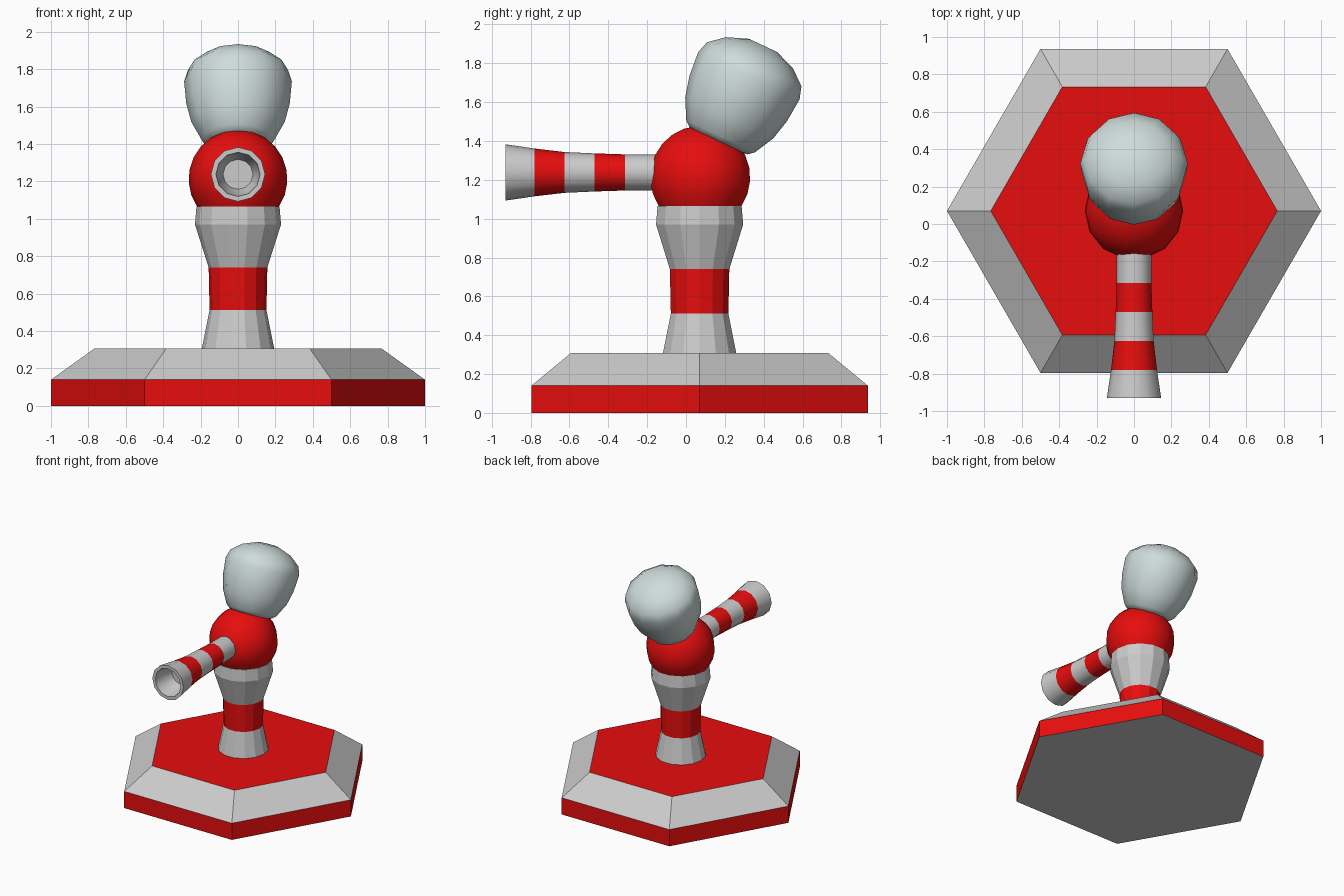
import bpy, bmesh
from math import sin, cos, pi, radians

if "Cube" in bpy.data.objects:
    bpy.data.objects.remove(bpy.data.objects["Cube"])


def material(name, rgb):
    m = bpy.data.materials.new(name)
    m.diffuse_color = (*rgb, 1)
    m.use_nodes = True
    m.node_tree.nodes["Principled BSDF"].inputs["Base Color"].default_value = m.diffuse_color
    return m


GREY = material("grey", (0.8, 0.8, 0.8))
RED = material("red", (0.8, 0.004, 0.004))
PALE = material("pale_blue_grey", (0.62, 0.72, 0.71))


def lathe(name, profile, sides, mats, bands, loc, tilt=0, smooth=None):
    """Revolve (radius, height) points round z; bands gives the material of
    each strip, with the bottom and top caps first and last."""
    bm = bmesh.new()
    rings = []
    for r, z in profile:
        rings.append([bm.verts.new((r * cos(2 * pi * i / sides),
                                    r * sin(2 * pi * i / sides), z))
                      for i in range(sides)])
    bm.faces.new(rings[0][::-1]).material_index = bands[0]
    for k in range(len(rings) - 1):
        a, b = rings[k], rings[k + 1]
        for i in range(sides):
            j = (i + 1) % sides
            bm.faces.new((a[i], a[j], b[j], b[i])).material_index = bands[k + 1]
    bm.faces.new(rings[-1]).material_index = bands[-1]
    bmesh.ops.recalc_face_normals(bm, faces=bm.faces)
    me = bpy.data.meshes.new(name)
    bm.to_mesh(me)
    bm.free()
    ob = bpy.data.objects.new(name, me)
    bpy.context.collection.objects.link(ob)
    for m in mats:
        me.materials.append(m)
    ob.location = loc
    ob.rotation_euler.x = radians(tilt)
    if smooth:
        bpy.ops.object.select_all(action='DESELECT')
        ob.select_set(True)
        bpy.context.view_layer.objects.active = ob
        bpy.ops.object.shade_smooth_by_angle(angle=radians(smooth))
    return ob


CY = 0.07  # the base and column sit slightly behind the origin

# Hexagonal base: red skirt, grey slope, red top
lathe("hexagonal_base", [(1, 0), (1, 0.14), (0.766, 0.308)], 6,
      [GREY, RED], [0, 1, 0, 1], (0, CY, 0))

# Banded column with a red waist
lathe("column", [(0.195, 0.3), (0.152, 0.512), (0.157, 0.74),
                 (0.23, 0.97), (0.222, 1.066)], 14,
      [GREY, RED], [0, 0, 1, 0, 0, 0], (0, CY, 0))

# Ball joint, cut flat where it meets the column
R, n = 0.264, 9
start = -radians(34)
ball = []
for k in range(n):
    t = start + (radians(86) - start) * k / (n - 1)
    ball.append((R * cos(t), R * sin(t)))
lathe("ball_joint", ball, 14, [RED], [0] * (n + 1), (0, CY + 0.003, 1.213),
      smooth=40)

# Striped hollow nozzle pointing to the front, flared at the mouth
nozzle = [(0.093, 0.1), (0.093, 0.315), (0.098, 0.47), (0.105, 0.625),
          (0.123, 0.78), (0.145, 0.93), (0.118, 0.93), (0.105, 0.84),
          (0.08, 0.76)]
lathe("nozzle", nozzle, 12, [GREY, RED], [0, 0, 1, 0, 1, 0, 0, 0, 0, 0],
      (0, 0, 1.238), tilt=90, smooth=40)

# Rounded tapered tank leaning back on the ball
tank = [(0.1, -0.03), (0.165, -0.02), (0.195, 0.005), (0.25, 0.11),
        (0.277, 0.22), (0.288, 0.35), (0.268, 0.415), (0.19, 0.48),
        (0.08, 0.522)]
lathe("tank", tank, 12, [PALE], [0] * 10, (0, 0.176, 1.419), tilt=-25,
      smooth=60)
